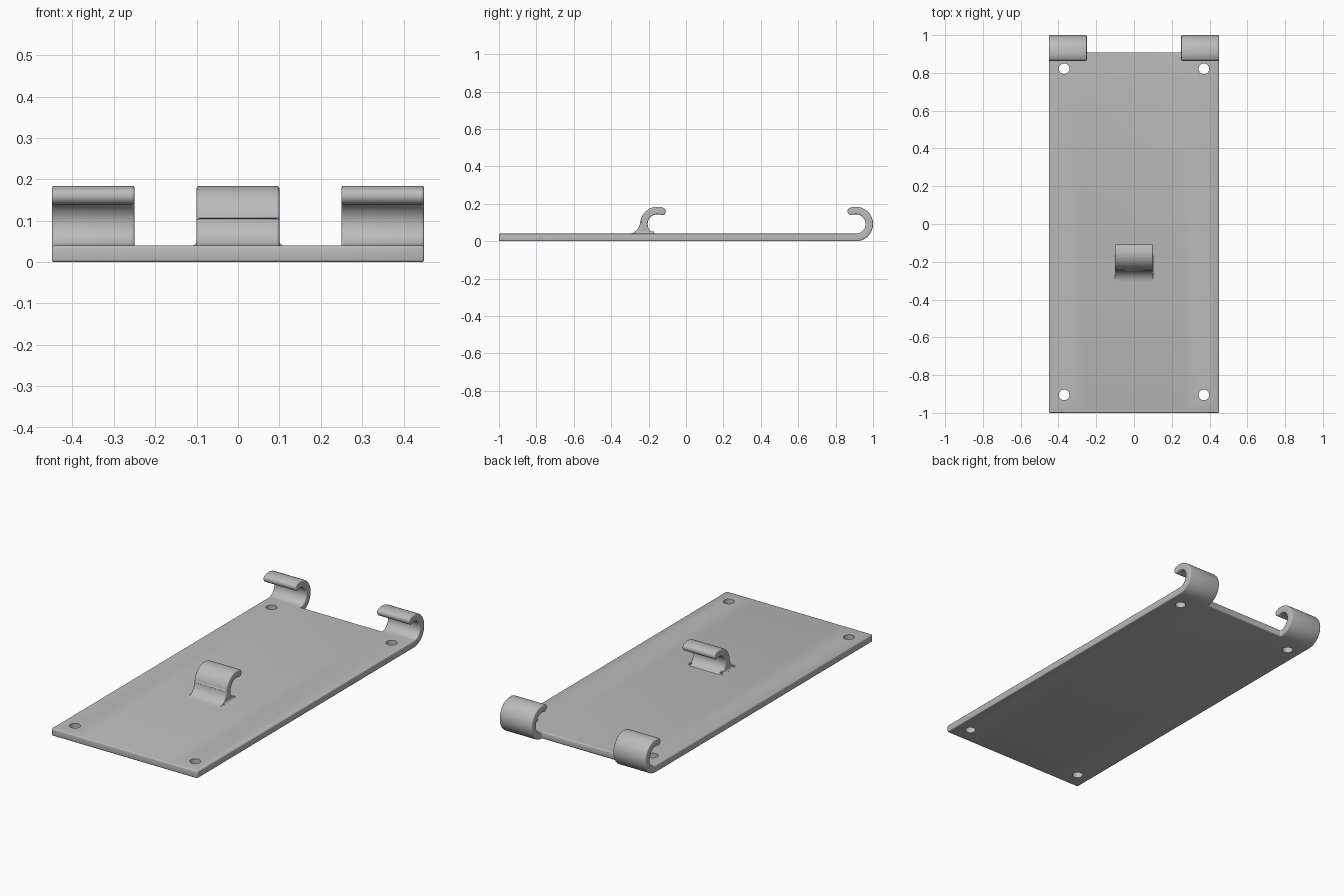
import bpy, bmesh
from math import sin, cos, radians

cube = bpy.data.objects.get("Cube")
if cube:
    bpy.data.objects.remove(cube)

T, R, RIM = 0.04, 0.072, 0.006   # sheet thickness, hook mid radius, edge rounding
HALF = T / 2
HZ = HALF + R                    # height of the hook centres
BACK = 0.908                     # rear edge, where the corner hooks begin

grey = bpy.data.materials.new("plain grey")
grey.use_nodes = True
colour = (0.5, 0.5, 0.5, 1)
grey.diffuse_color = colour
grey.node_tree.nodes["Principled BSDF"].inputs["Base Color"].default_value = colour


def arc(cy, cz, r, a0, a1, n):
    angles = [radians(a0 + (a1 - a0) * i / n) for i in range(n + 1)]
    return [(cy + r * cos(a), cz + r * sin(a)) for a in angles]


def finish(name, bm):
    bmesh.ops.recalc_face_normals(bm, faces=bm.faces)
    mesh = bpy.data.meshes.new(name)
    bm.to_mesh(mesh)
    bm.free()
    mesh.materials.append(grey)
    ob = bpy.data.objects.new(name, mesh)
    bpy.context.collection.objects.link(ob)
    return ob


def round_edges(ob):
    mod = ob.modifiers.new("rounded edges", 'BEVEL')
    mod.width, mod.segments = RIM, 3
    mod.limit_method, mod.angle_limit = 'ANGLE', radians(40)
    mod.use_clamp_overlap = False


def smooth(ob):
    bpy.ops.object.select_all(action='DESELECT')
    ob.select_set(True)
    bpy.context.view_layer.objects.active = ob
    bpy.ops.object.shade_smooth_by_angle(angle=radians(35))


def prism(name, profile, x0, x1):
    """Extrude a closed (y, z) profile along x."""
    bm = bmesh.new()
    face = bm.faces.new([bm.verts.new((x0, y, z)) for y, z in profile])
    new = bmesh.ops.extrude_face_region(bm, geom=[face])["geom"]
    bmesh.ops.translate(bm, vec=(x1 - x0, 0, 0),
                        verts=[g for g in new if isinstance(g, bmesh.types.BMVert)])
    return finish(name, bm)


# Plate and two rear hooks, bent from one sheet
path = [(-1, HALF)] + arc(BACK, HZ, R, -90, 110, 28)
bm = bmesh.new()
rows = [[bm.verts.new((x, y, z)) for x in (-0.45, -0.25, 0.25, 0.45)] for y, z in path]
for i in range(len(rows) - 1):
    for c in ((0, 1, 2) if i == 0 else (0, 2)):
        bm.faces.new((rows[i][c], rows[i][c + 1], rows[i + 1][c + 1], rows[i + 1][c]))
bmesh.ops.delete(bm, geom=[v for v in bm.verts if not v.link_faces], context='VERTS')
plate = finish("plate_with_rear_hooks", bm)
solid = plate.modifiers.new("thickness", 'SOLIDIFY')
solid.thickness, solid.offset, solid.use_even_offset = T, 0, True
round_edges(plate)

# Screw holes in the four corners
bm = bmesh.new()
for x in (-0.37, 0.37):
    for y in (-0.905, 0.822):
        made = bmesh.ops.create_cone(bm, cap_ends=True, segments=32, radius1=0.028,
                                     radius2=0.028, depth=0.12)
        bmesh.ops.translate(bm, vec=(x, y, HALF), verts=made["verts"])
cutter = finish("hole_cutter", bm)
cutter.hide_render = True
cutter.hide_set(True)
cutter.display_type = 'WIRE'
holes = plate.modifiers.new("holes", 'BOOLEAN')
holes.object, holes.operation, holes.solver = cutter, 'DIFFERENCE', 'EXACT'
smooth(plate)

# Rounded lips on the rear hooks
tip_y, tip_z = path[-1]
for side, x0 in (("right", -0.45), ("left", 0.25)):
    lip = prism(side + "_hook_lip", arc(tip_y, tip_z, HALF, 0, 345, 23), x0, x0 + 0.2)
    round_edges(lip)
    smooth(lip)

# Centre hook with a flared front foot
CY = -0.153
tip = arc(CY, HZ, R, 70, 70, 1)[0]
profile = [(-0.31, HALF)]
profile += arc(-0.31, 0.105, 0.065, -90, 0, 12)
profile += arc(CY, HZ, R + HALF, 172, 70, 16)
profile += arc(*tip, HALF, 60, -100, 10)
profile += arc(CY, HZ, R - HALF, 70, 262, 24)
profile += [(-0.16, HALF)]
hook = prism("centre_hook", profile, -0.1, 0.1)
round_edges(hook)
smooth(hook)

# Small fillets where the centre hook meets the plate
for side, s in (("right", -1), ("left", 1)):
    bm = bmesh.new()
    curve = [(0.09, HALF), (0.11, HALF)] + arc(0.111, 0.051, 0.011, -90, -180, 5) + [(0.09, 0.051)]
    ends = [[bm.verts.new((s * x, y, z)) for x, z in curve] for y in (-0.27, -0.17)]
    for e in ends:
        bm.faces.new(e)
    for i in range(len(curve)):
        j = (i + 1) % len(curve)
        bm.faces.new((ends[0][i], ends[0][j], ends[1][j], ends[1][i]))
    smooth(finish(side + "_hook_fillet", bm))
